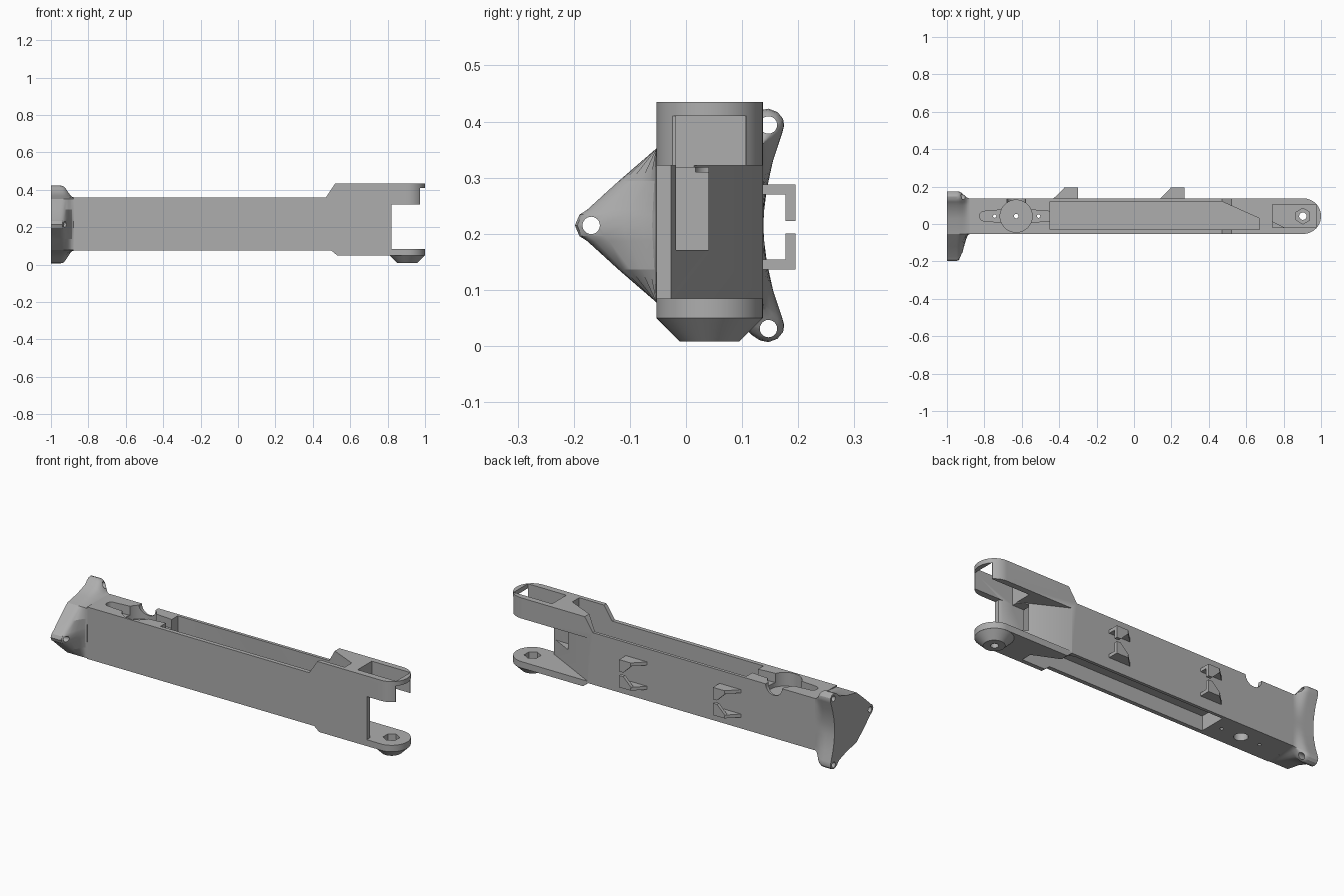
import bpy, bmesh, math
from mathutils import Vector

if "Cube" in bpy.data.objects:
    bpy.data.objects.remove(bpy.data.objects["Cube"])

CY, CZ = 0.042, 0.215      # centre line of the arm
grey = bpy.data.materials.new("plain grey")
grey.diffuse_color = (0.42, 0.42, 0.42, 1)
grey.use_nodes = True
grey.node_tree.nodes["Principled BSDF"].inputs["Base Color"].default_value = grey.diffuse_color


def finish(name, bm):
    bmesh.ops.remove_doubles(bm, verts=bm.verts, dist=1e-5)
    bmesh.ops.recalc_face_normals(bm, faces=bm.faces)
    me = bpy.data.meshes.new(name)
    bm.to_mesh(me)
    bm.free()
    me.materials.append(grey)
    ob = bpy.data.objects.new(name, me)
    bpy.context.collection.objects.link(ob)
    return ob


def prism(name, pts, a, b, axis="z", scale=1.0, centre=(0, 0)):
    """Extrude a 2D outline from a to b along an axis, optionally tapering."""
    def place(u, v, w):
        return {"z": (u, v, w), "y": (u, w, v), "x": (w, u, v)}[axis]
    bm = bmesh.new()
    lo = [bm.verts.new(place(u, v, a)) for u, v in pts]
    hi = [bm.verts.new(place(centre[0] + (u - centre[0]) * scale,
                             centre[1] + (v - centre[1]) * scale, b)) for u, v in pts]
    bm.faces.new(lo)
    bm.faces.new(hi)
    n = len(pts)
    for i in range(n):
        j = (i + 1) % n
        bm.faces.new((lo[i], lo[j], hi[j], hi[i]))
    return finish(name, bm)


def circle(u, v, r, n=40, start=0.0, sweep=math.tau):
    m = n if sweep == math.tau else n - 1
    return [(u + r * math.cos(start + sweep * i / m),
             v + r * math.sin(start + sweep * i / m)) for i in range(n)]


def rect(u0, u1, v0, v1):
    return [(u0, v0), (u1, v0), (u1, v1), (u0, v1)]


def boolean(ob, other, op="DIFFERENCE"):
    m = ob.modifiers.new("cut", "BOOLEAN")
    m.operation, m.object, m.solver = op, other, "EXACT"
    bpy.context.view_layer.objects.active = ob
    bpy.ops.object.modifier_apply(modifier=m.name)
    bpy.data.objects.remove(other)


# Arm: side profile with a fork, trimmed to a rounded tip in plan
side = [(-.88, .075), (.5, .075), (.53, .05), (1.01, .05), (1.01, .085), (.82, .085),
        (.82, .322), (1.01, .322), (1.01, .435), (.52, .435), (.47, .36), (-.88, .36)]
arm = prism("arm", side, -.1, .2, "y")
plan = [(-.9, CY + .095), (-.9, CY - .095)] + \
    circle(.905, CY, .095, 32, -math.pi / 2, math.pi)
boolean(arm, prism("plan_trim", plan, 0, .5), "INTERSECT")

# Diagonal relief at the root of the fork
boolean(arm, prism("relief", [(.5, .138), (.82, -.027), (.85, -.027), (.85, .2), (.5, .2)],
                   .085, .322))

# Long channels above and below the central web
channel = [(-.45, -.03), (.67, -.03), (.67, .03), (.47, .12), (-.45, .12)]
boolean(arm, prism("top_channel", channel, .17, .5))
boolean(arm, prism("bottom_channel", channel, .03, .155))
boolean(arm, prism("cable_passage", rect(.6, .81, -.018, .04), .171, .318))

# Upper fork: open pocket and shortened tip below a thin lip
boolean(arm, prism("fork_pocket", rect(.74, .974, -.018, .105), .3, .5))
boolean(arm, prism("tip_trim", rect(.973, 1.1, -.1, .2), .3, .41))

# Servo horn recess, its screw holes and the wall notch
horn = circle(-.8, CY, .026, 13, math.pi / 2, math.pi) + \
    [(-.63, CY - .04)] + circle(-.455, CY, .026, 13, -math.pi / 2, math.pi) + [(-.63, CY + .04)]
boolean(arm, prism("horn_arms", horn, .31, .5))
boolean(arm, prism("horn_hub", circle(-.63, CY, .086), .285, .5))
for x, r in ((-.745, .009), (-.63, .012), (-.51, .009)):
    boolean(arm, prism("screw_hole", circle(x, CY, r, 16), 0, .4))
boolean(arm, prism("screw_counterbore", circle(-.63, CY, .035), 0, .2))
boolean(arm, prism("wall_notch", circle(-.63, .36, .05), .08, .2, "y"))

# Pivot boss under the lower fork, with a hex nut pocket
boss = prism("pivot_boss", circle(.905, CY, .0949, 48), .05, .008, scale=.56, centre=(.905, CY))
for part in (arm, boss):
    boolean(part, prism("nut_pocket", circle(.903, CY, .042, 6, math.pi / 6), .035, .2))
    boolean(part, prism("pivot_hole", circle(.903, CY, .02, 20), -.05, .2))

# Mounting flange: lofted from the arm section to a three-eared plate
half = [(-.19, .234), (-.176, .243), (-.12, .294), (-.053, .352), (.03, .368), (.1, .392),
        (.118, .411), (.132, .42), (.147, .423), (.163, .417), (.173, .405), (.175, .393),
        (.171, .378), (.155, .33), (.144, .28), (.139, .24)]
outline = [(-.198, CZ)] + half + [(.138, CZ)] + [(y, 2 * CZ - z) for y, z in reversed(half)]
steps = ((-1, 1), (-.95, 1), (-.938, .97), (-.928, .88), (-.917, .68), (-.906, .4),
         (-.896, .17), (-.888, .05), (-.879, .003))
bm = bmesh.new()
rings = []
for x, t in steps:
    ring = []
    for y, z in outline:
        by = min(max(y, CY - .095), CY + .095)
        bz = min(max(z, .075), .36)
        ring.append(bm.verts.new((x, by + (y - by) * t, bz + (z - bz) * t)))
    rings.append(ring)
n = len(outline)
for a, b in zip(rings, rings[1:]):
    for i in range(n):
        bm.faces.new((a[i], a[(i + 1) % n], b[(i + 1) % n], b[i]))
bm.faces.new(rings[0])
bm.faces.new(rings[-1])
flange = finish("mounting_flange", bm)
for y, z in ((-.169, CZ), (.147, .394), (.147, .031)):
    boolean(flange, prism("ear_hole", circle(y, z, .0155, 24), -1.1, -.8, "x"))

# Cable hooks on the back: ramped shelf with an inward lip, mirrored in height
hooks = []
for hx in (-.43, .14):
    for s, label in ((1, "upper"), (-1, "lower")):
        mid = .212
        shelf = [(hx, .13), (hx, .137), (hx + .06, .195), (hx + .13, .195), (hx + .13, .13)]
        z0, z1 = sorted((mid + s * .058, mid + s * .076))
        hooks.append(prism(label + "_hook_shelf", shelf, z0, z1))
        lip = [(hx + .055, mid + s * .06), (hx + .13, mid + s * .06),
               (hx + .13, mid + s * .011), (hx + .105, mid + s * .011)]
        hooks.append(prism(label + "_hook_lip", lip, .177, .195, "y"))

# Smooth curved areas, keep hard edges
for ob in (arm, boss, flange, *hooks):
    bpy.ops.object.select_all(action="DESELECT")
    ob.select_set(True)
    bpy.context.view_layer.objects.active = ob
    bpy.ops.object.shade_smooth_by_angle(angle=math.radians(28))
